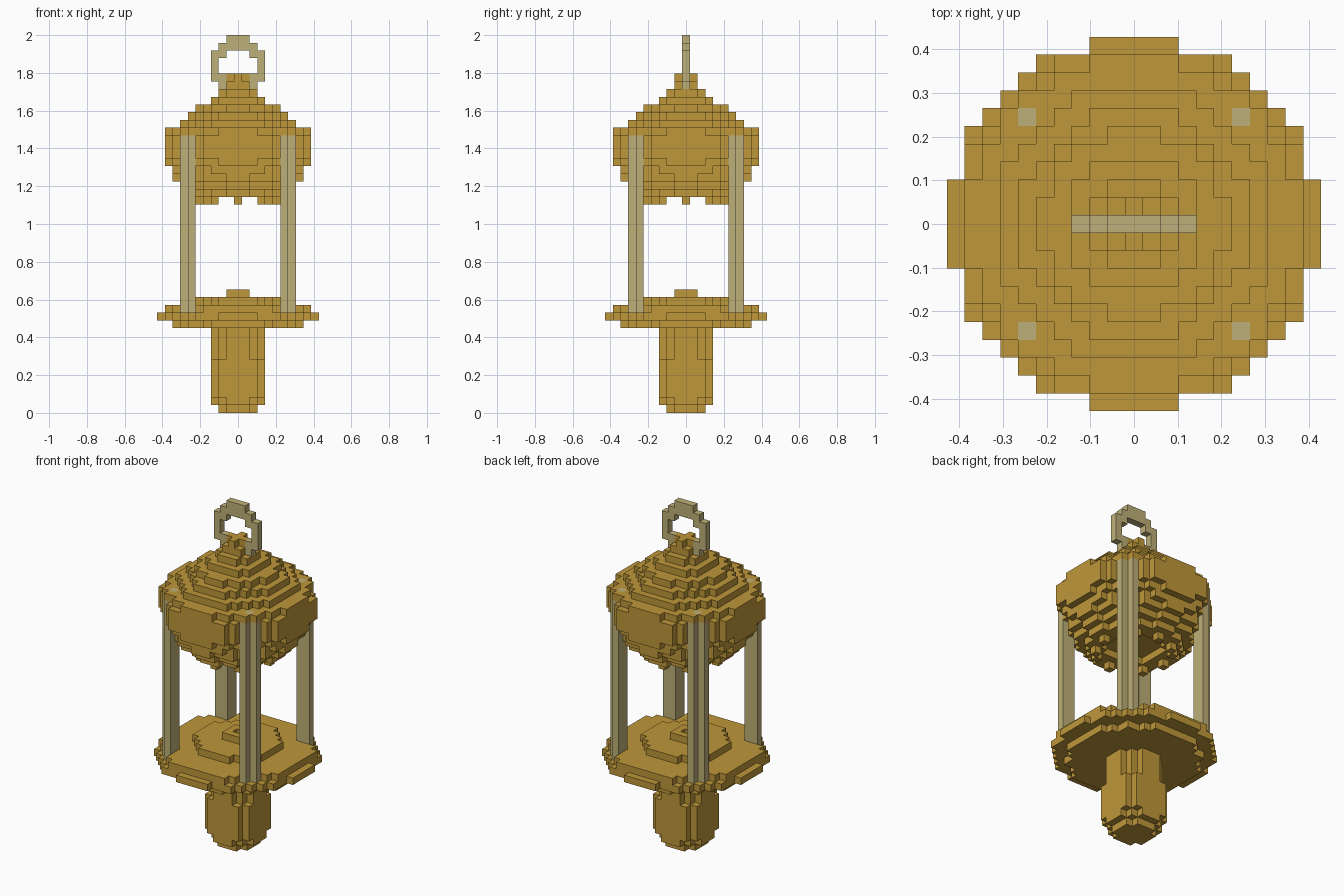
import bpy
import bmesh
from mathutils import Vector

UNIT = 2 / 49          # edge length of one block
SPAN = range(-11, 12)

old = bpy.data.objects.get("Cube")
if old:
    bpy.data.objects.remove(old, do_unlink=True)


def make_material(name, rgb):
    mat = bpy.data.materials.new(name)
    mat.use_nodes = True
    color = (*rgb, 1)
    mat.diffuse_color = color
    mat.node_tree.nodes["Principled BSDF"].inputs["Base Color"].default_value = color
    return mat


gold = make_material("gold", (0.52, 0.31, 0.041))
pale_brass = make_material("pale brass", (0.515, 0.434, 0.188))


def disc(layer, outer, inner=0):
    """Blocks of one layer whose squared distance lies in inner..outer."""
    return {(x, y, layer) for x in SPAN for y in SPAN
            if inner <= x * x + y * y <= outer}


def stack(first_layer, squared_radii):
    cells = set()
    for i, r2 in enumerate(squared_radii):
        cells |= disc(first_layer + i, r2)
    return cells


def build(name, cells, mat):
    """Skin a set of blocks with only its exposed faces."""
    bm = bmesh.new()
    verts = {}

    def vert(p):
        key = tuple(round(c * 2) for c in p)
        if key not in verts:
            verts[key] = bm.verts.new(p * UNIT)
        return verts[key]

    for cell in cells:
        center = Vector(cell) + Vector((0, 0, 0.5))
        for axis in range(3):
            for sign in (-1, 1):
                n = Vector((0, 0, 0))
                n[axis] = sign
                if tuple(int(a + b) for a, b in zip(cell, n)) in cells:
                    continue
                u = Vector((0, 0, 0))
                u[(axis + 1) % 3] = 0.5
                v = n.cross(u)
                mid = center + n / 2
                bm.faces.new([vert(mid + u * a + v * b)
                              for a, b in ((-1, -1), (1, -1), (1, 1), (-1, 1))])
    mesh = bpy.data.meshes.new(name)
    bm.to_mesh(mesh)
    bm.free()
    mesh.materials.append(mat)
    obj = bpy.data.objects.new(name, mesh)
    bpy.context.scene.collection.objects.link(obj)
    return obj


# Four L-section pillars, the inner block reaching the roof surface
all_pillars = set()
for side, sx in (("left", 1), ("right", -1)):
    for end, sy in (("front", -1), ("back", 1)):
        pillar = {(sx * a, sy * b, z) for a, b in ((6, 6), (7, 6), (6, 7))
                  for z in range(13, 36)}
        pillar.add((sx * 6, sy * 6, 36))
        all_pillars |= pillar
        build(f"pillar_{end}_{side}", pillar, pale_brass)

# Handle: rounded foot, wide grip, slimmer neck
build("handle", stack(0, [5, 10] + [13] * 5 + [10] * 4), gold)

# Round base plate with raised centre and small hollow holder
plate = stack(11, [73, 106, 97, 29]) | disc(15, 2, 1)
build("base_plate", plate - all_pillars, gold)

# Canopy: hollow-bottomed bowl, stepped roof and finial
bowl = disc(27, 25, 25) | disc(28, 37, 16)
bowl |= stack(29, [52, 65, 73, 85, 97, 97, 97])
roof = stack(36, [85, 58, 40, 26, 13, 5])
finial = disc(42, 2) | disc(43, 1)
build("canopy_bowl", bowl - all_pillars, gold)
build("canopy_roof", roof - all_pillars, gold)
build("finial", finial, gold)

# Hanging ring: inner and outer column of each layer, mirrored in x
ring = set()
for layer, (inner, outer) in enumerate(
        [(2, 2), (2, 3), (3, 3), (3, 3), (2, 3), (0, 2), (0, 1)], start=42):
    for x in range(inner, outer + 1):
        ring |= {(x, 0, layer), (-x, 0, layer)}
build("hanging_ring", ring, pale_brass)
